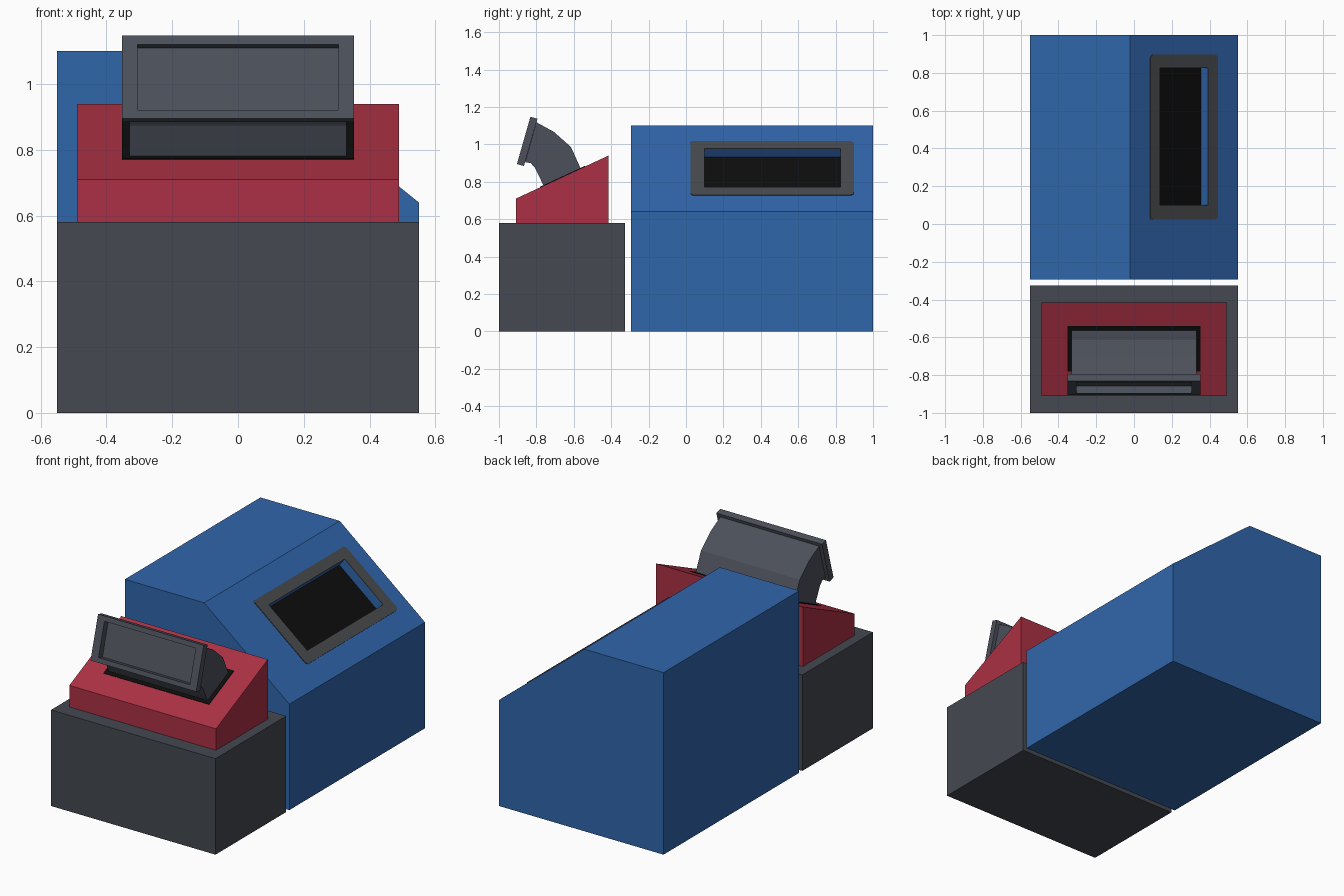
import bpy, bmesh
from mathutils import Vector as V

if "Cube" in bpy.data.objects:
    bpy.data.objects.remove(bpy.data.objects["Cube"])


def material(name, rgb):
    m = bpy.data.materials.new(name)
    m.diffuse_color = (*rgb, 1)
    m.use_nodes = True
    m.node_tree.nodes["Principled BSDF"].inputs["Base Color"].default_value = m.diffuse_color
    return m


BLUE = material("blue", (0.030, 0.133, 0.410))
RED = material("red", (0.410, 0.030, 0.058))
DARK = material("dark grey", (0.058, 0.065, 0.080))
SPOUT = material("spout grey", (0.072, 0.080, 0.102))
FRAME = material("frame grey", (0.065, 0.068, 0.074))
BLACK = material("black", (0.004, 0.004, 0.004))


def finish(bm, name, *mats):
    bmesh.ops.remove_doubles(bm, verts=bm.verts[:], dist=0.0005)
    bmesh.ops.recalc_face_normals(bm, faces=bm.faces[:])
    me = bpy.data.meshes.new(name)
    bm.to_mesh(me)
    bm.free()
    for m in mats:
        me.materials.append(m)
    ob = bpy.data.objects.new(name, me)
    bpy.context.collection.objects.link(ob)
    return ob


def prism(pts, axis, t0, t1, skip=()):
    """Extrude a 2D profile along x or y, leaving out the listed sides."""
    bm = bmesh.new()
    place = (lambda p, t: (t, *p)) if axis == "x" else (lambda p, t: (p[0], t, p[1]))
    a, b = ([bm.verts.new(place(p, t)) for p in pts] for t in (t0, t1))
    bm.faces.new(a)
    bm.faces.new(b[::-1])
    for i in range(len(pts)):
        if i not in skip:
            j = (i + 1) % len(pts)
            bm.faces.new((a[i], a[j], b[j], b[i]))
    return bm


def rect(o, u, v, u0, u1, v0, v1):
    return [o + u * s + v * t for s, t in ((u0, v0), (u1, v0), (u1, v1), (u0, v1))]


def ring(bm, outer, inner):
    p, q = ([bm.verts.new(c) for c in loop] for loop in (outer, inner))
    for i in range(4):
        j = (i + 1) % 4
        bm.faces.new((p[i], p[j], q[j], q[i]))


def recess(bm, outer, inner, inward):
    """Face with a rectangular pocket; the pocket floor gets material 1."""
    deep = [c + inward for c in inner]
    ring(bm, outer, inner)
    ring(bm, inner, deep)
    bm.faces.new([bm.verts.new(c) for c in deep]).material_index = 1


# Front base block
finish(prism([(-1, 0), (-0.325, 0), (-0.325, 0.58), (-1, 0.58)], "x", -0.55, 0.55),
       "front_base", DARK)

# Red wedge on the base
finish(prism([(-0.91, 0.58), (-0.415, 0.58), (-0.415, 0.94), (-0.91, 0.71)], "x", -0.49, 0.49),
       "wedge", RED)

# Black slot on the wedge slope
s = V((0, 0.495, 0.23)).normalized()
n = V((0, -s.z, s.y))
lo, hi = V((0, -0.91, 0.71)) + s * 0.143, V((0, -0.91, 0.71)) + s * 0.408
slot = [p + n * d for p, d in ((lo, -0.004), (hi, -0.004), (hi, 0.003), (lo, 0.003))]
finish(prism([(p.y, p.z) for p in slot], "x", -0.353, 0.353), "slot", BLACK)

# Curved spout, open where it meets the mouth
finish(prism([(-0.747, 0.75), (-0.554, 0.853), (-0.567, 0.88), (-0.615, 0.986), (-0.706, 1.067),
              (-0.799, 1.118), (-0.860, 0.905), (-0.83, 0.90), (-0.807, 0.874), (-0.76, 0.777)],
             "x", -0.33, 0.33, skip=(5,)), "spout", SPOUT)

# Mouth flange with a black pocket
up = V((0, 0.275, 0.961)).normalized()
back = V((0, up.z, -up.y))
o = V((0, -0.904, 0.895))
c = [o, o + up * 0.263, o + up * 0.263 + back * 0.039, o + back * 0.039]
bm = prism([(p.y, p.z) for p in c], "x", -0.353, 0.353, skip=(0,))
X = V((1, 0, 0))
recess(bm, rect(o, X, up, -0.353, 0.353, 0, 0.263),
       rect(o, X, up, -0.305, 0.305, 0.028, 0.234), back * 0.055)
finish(bm, "mouth", SPOUT, BLACK)

# Blue body with a pocket in its sloping side
Y = V((0, 1, 0))
o = V((-0.02, 0, 1.1))
down = V((0.57, 0, -0.46))
length = down.length
down.normalize()
n = V((-down.z, 0, down.x))
bm = prism([(-0.55, 0), (0.55, 0), (0.55, 0.64), (-0.02, 1.1), (-0.55, 1.1)],
           "y", -0.295, 1.0, skip=(2,))
hole = (0.198, 0.527, 0.10, 0.825)
recess(bm, rect(o, down, Y, 0, length, -0.295, 1.0), rect(o, down, Y, *hole), -n * 0.055)
finish(bm, "body", BLUE, BLACK)

# Thin frame around the pocket, with rounded outer corners
bm = bmesh.new()
outer, inner = rect(o, down, Y, 0.135, 0.594, 0.023, 0.897), rect(o, down, Y, *hole)
lift = n * 0.004
top_o, top_i = [p + lift for p in outer], [p + lift for p in inner]
for a, b in ((outer, inner), (top_o, top_i), (outer, top_o), (inner, top_i)):
    ring(bm, a, b)
bmesh.ops.remove_doubles(bm, verts=bm.verts[:], dist=0.0005)
corners = [e for e in bm.edges if e.calc_length() < 0.006
           and any((e.verts[0].co - p).length < 0.006 for p in outer)]
bmesh.ops.bevel(bm, geom=corners, offset=0.02, segments=3, profile=0.5, affect="EDGES")
finish(bm, "window_frame", FRAME)
